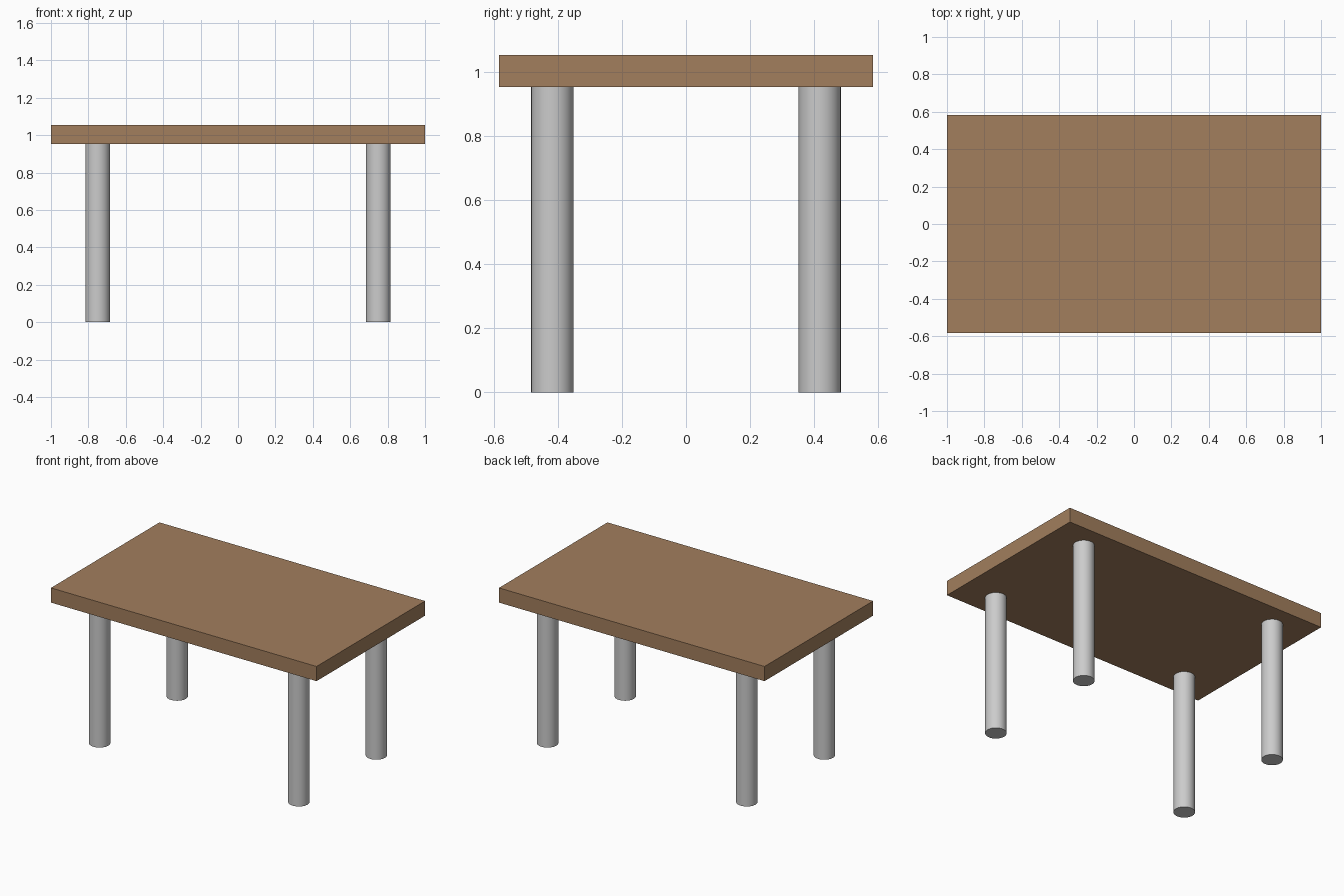
import bpy
from math import radians

if "Cube" in bpy.data.objects:
    bpy.data.objects.remove(bpy.data.objects["Cube"])

TOP_Z, THICK = 1.053, 0.10
LEG_H = TOP_Z - THICK
LEG_R = 0.066

wood = bpy.data.materials.new("wood")
wood.diffuse_color = (0.36, 0.21, 0.11, 1)
wood.use_nodes = True
wood.node_tree.nodes["Principled BSDF"].inputs["Base Color"].default_value = wood.diffuse_color

# Tabletop slab
bpy.ops.mesh.primitive_cube_add(size=1, location=(0, 0, TOP_Z - THICK / 2))
top = bpy.context.object
top.name = "tabletop"
top.scale = (2.0, 1.167, THICK)
bpy.ops.object.transform_apply(location=False, rotation=False, scale=True)
top.data.materials.append(wood)

# Four round legs, inset from the corners
for side, sx in (("left", -1), ("right", 1)):
    for end, sy in (("front", -1), ("back", 1)):
        bpy.ops.mesh.primitive_cylinder_add(
            vertices=32, radius=LEG_R, depth=LEG_H,
            location=(sx * 0.75, sy * 0.417, LEG_H / 2))
        bpy.context.object.name = f"{end}_{side}_leg"
        bpy.ops.object.shade_smooth_by_angle(angle=radians(30))
